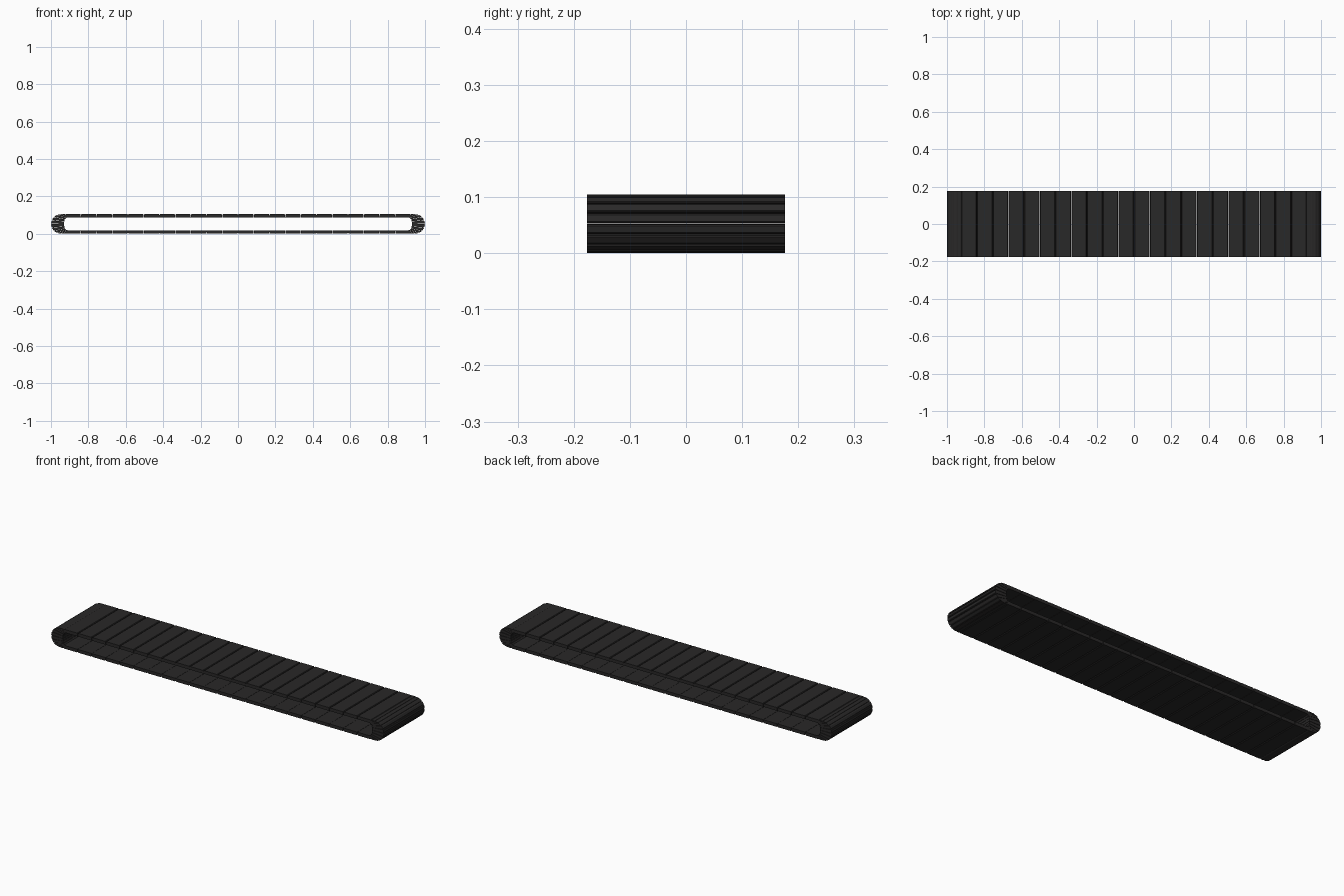
import bpy, bmesh
from math import sin, cos, pi
from mathutils import Vector

if "Cube" in bpy.data.objects:
    bpy.data.objects.remove(bpy.data.objects["Cube"])

HALF_W = 0.176    # half belt width (y)
R = 0.0525        # outer end radius, also mid height
RI = 0.035        # half height of inner opening
PITCH = 0.084
N = 11            # slats each side of the centre seam
GAP = 0.0012

mat = bpy.data.materials.new("black_rubber")
mat.diffuse_color = (0.022, 0.021, 0.021, 1)
mat.use_nodes = True
mat.node_tree.nodes["Principled BSDF"].inputs["Base Color"].default_value = mat.diffuse_color


def slat(name, o0, o1, i1, i0):
    """Slat from an x-z section (outer edge o0-o1, inner edge i0-i1), chamfered outside."""
    o0, o1, i1, i0 = (Vector(p) for p in (o0, o1, i1, i0))
    along = (o1 - o0).normalized()
    o0, o1 = o0 + along * GAP, o1 - along * GAP
    inward = (i1 - i0).normalized()
    i0, i1 = i0 + inward * GAP * 0.5, i1 - inward * GAP * 0.5
    c = 0.003
    d0, d1 = (i0 - o0).normalized(), (i1 - o1).normalized()
    section = [o0 + d0 * c, o0 + along * c, o1 - along * c, o1 + d1 * c, i1, i0]
    bm = bmesh.new()
    face = bm.faces.new([bm.verts.new((p.x, -HALF_W, p.y + R)) for p in section])
    ext = bmesh.ops.extrude_face_region(bm, geom=[face])
    bmesh.ops.translate(bm, vec=(0, 2 * HALF_W, 0),
                        verts=[g for g in ext["geom"] if isinstance(g, bmesh.types.BMVert)])
    bmesh.ops.recalc_face_normals(bm, faces=bm.faces)
    me = bpy.data.meshes.new(name)
    bm.to_mesh(me)
    bm.free()
    me.materials.append(mat)
    ob = bpy.data.objects.new(name, me)
    bpy.context.collection.objects.link(ob)


# straight upper and lower runs
for side, label in ((1, "upper"), (-1, "lower")):
    for k in range(-N, N):
        a, b = k * PITCH, (k + 1) * PITCH
        slat(f"{label}_slat", (a, side * R), (b, side * R),
             (b, side * RI), (a, side * RI))

# thick wedge slats fanned around both ends
WEDGES = 8
CX = 1 - R
for side, label in ((1, "right"), (-1, "left")):
    outer = [(side * N * PITCH, R)]
    inner = [(side * 0.905, RI)]
    for k in range(WEDGES + 1):
        t = pi / 2 - pi * k / WEDGES
        outer.append((side * (CX + R * cos(t)), R * sin(t)))
        inner.append((side * (0.908 + 0.022 * cos(t) ** 0.7 if cos(t) > 1e-6 else 0.908),
                      RI * sin(t)))
    outer.append((side * N * PITCH, -R))
    inner.append((side * 0.905, -RI))
    for k in range(len(outer) - 1):
        slat(f"{label}_end_slat", outer[k], outer[k + 1], inner[k + 1], inner[k])
